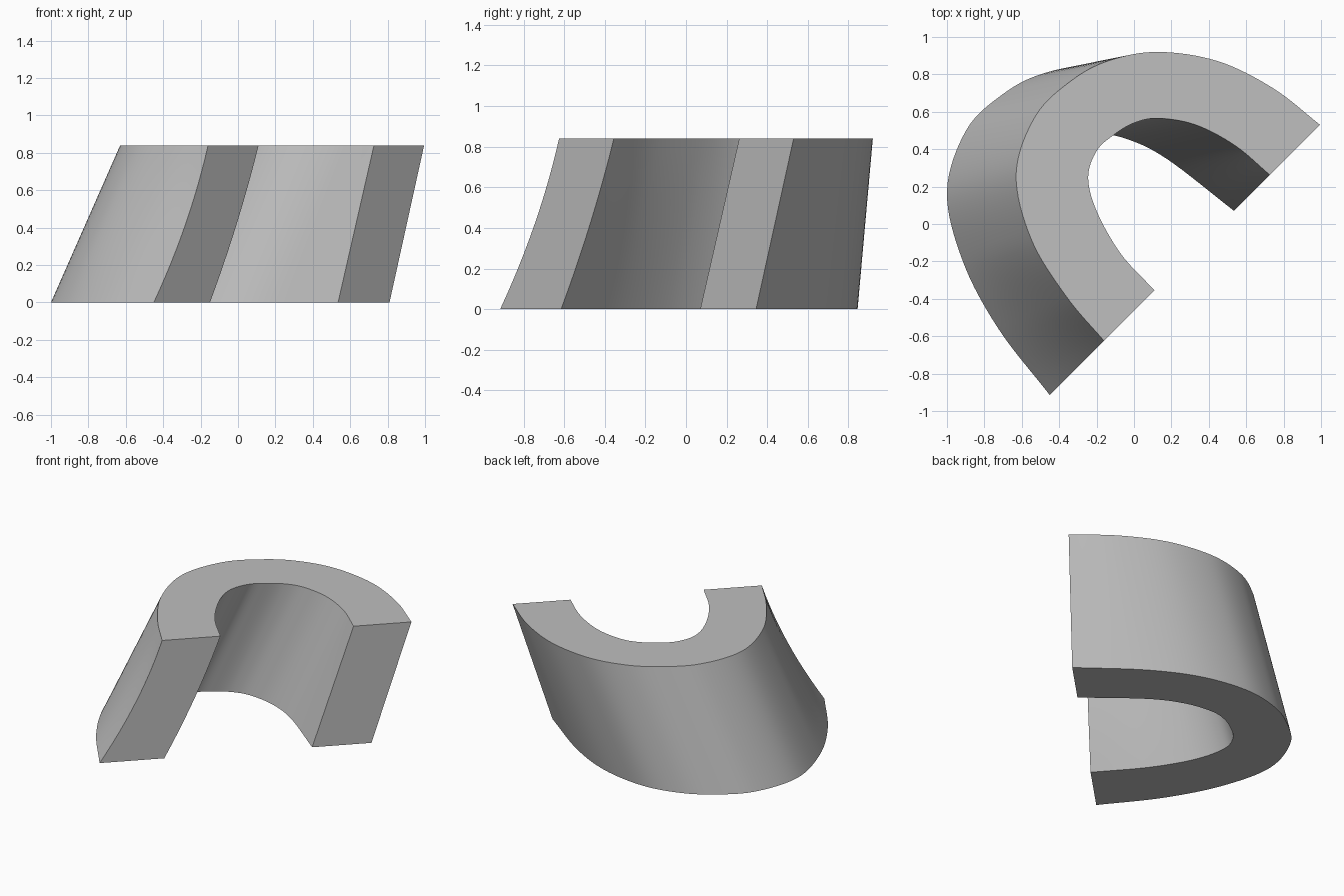
import bpy
import bmesh
from mathutils import Vector

cube = bpy.data.objects.get("Cube")
if cube:
    bpy.data.objects.remove(cube, do_unlink=True)

HEIGHT = 0.84
ROWS = 12
STEPS = 8

# Plan outlines of the skewed vault, running from the left leg to the right leg
OUTER_TOP = [(-.16, -.625), (-.36, -.39), (-.55, -.08), (-.63, .27), (-.525, .58), (-.33, .77),
             (-.13, .875), (.13, .92), (.45, .87), (.745, .725), (.995, .53)]
OUTER_BASE = [(-.45, -.915), (-.725, -.56), (-.915, -.2), (-1, .175), (-.895, .505), (-.70, .695),
              (-.50, .80), (-.24, .845), (.09, .79), (.42, .63), (.81, .345)]
INNER_TOP = [(.11, -.355), (-.07, -.16), (-.2, .07), (-.245, .25), (-.2, .39), (-.11, .475),
             (0, .54), (.13, .565), (.33, .53), (.54, .42), (.727, .262)]
INNER_BASE = [(-.15, -.615), (-.40, -.32), (-.56, -.05), (-.615, .175), (-.57, .315), (-.48, .40),
              (-.37, .465), (-.24, .49), (-.04, .455), (.18, .345), (.535, .07)]


def smooth_path(points):
    """Catmull-Rom curve through the points."""
    pts = [Vector(p) for p in points]
    pts = [2 * pts[0] - pts[1]] + pts + [2 * pts[-1] - pts[-2]]
    path = []
    for a, b, c, d in zip(pts, pts[1:], pts[2:], pts[3:]):
        for i in range(STEPS):
            t = i / STEPS
            path.append(0.5 * (2 * b + (c - a) * t + (2 * a - 5 * b + 4 * c - d) * t ** 2
                               + (3 * b - a - 3 * c + d) * t ** 3))
    path.append(pts[-2])
    return path


def wall_rows(bm, base, top, bow):
    """Vertex rows rising from base to top; the left leg bows inward halfway up."""
    low, high = smooth_path(base), smooth_path(top)
    rows = []
    for r in range(ROWS + 1):
        t = r / ROWS
        row = []
        for i, (a, b) in enumerate(zip(low, high)):
            fade = max(0, 1 - i / (2 * STEPS))
            p = a.lerp(b, t) + Vector((1, 1)) * bow * fade * 4 * t * (1 - t)
            row.append(bm.verts.new((p.x, p.y, HEIGHT * t)))
        rows.append(row)
    return rows


def bridge(bm, first, second):
    """Strip of quads between two vertex rows."""
    for i in range(len(first) - 1):
        bm.faces.new((first[i], first[i + 1], second[i + 1], second[i]))


bm = bmesh.new()
outer = wall_rows(bm, OUTER_BASE, OUTER_TOP, 0.025)
inner = wall_rows(bm, INNER_BASE, INNER_TOP, 0.013)

# Curved walls
for wall in (outer, inner):
    for lower, upper in zip(wall, wall[1:]):
        bridge(bm, lower, upper)
# Top, base and the two flat leg ends
for r in (0, -1):
    bridge(bm, outer[r], inner[r])
for c in (0, -1):
    bridge(bm, [row[c] for row in outer], [row[c] for row in inner])
bmesh.ops.recalc_face_normals(bm, faces=bm.faces)

mesh = bpy.data.meshes.new("skewed_arch_block")
bm.to_mesh(mesh)
bm.free()
arch = bpy.data.objects.new("skewed_arch_block", mesh)
bpy.context.collection.objects.link(arch)

# Stone grey
grey = bpy.data.materials.new("stone_grey")
grey.use_nodes = True
colour = (0.52, 0.52, 0.52, 1)
grey.diffuse_color = colour
grey.node_tree.nodes["Principled BSDF"].inputs["Base Color"].default_value = colour
mesh.materials.append(grey)

bpy.ops.object.select_all(action="DESELECT")
arch.select_set(True)
bpy.context.view_layer.objects.active = arch
bpy.ops.object.shade_smooth_by_angle(angle=0.6)
